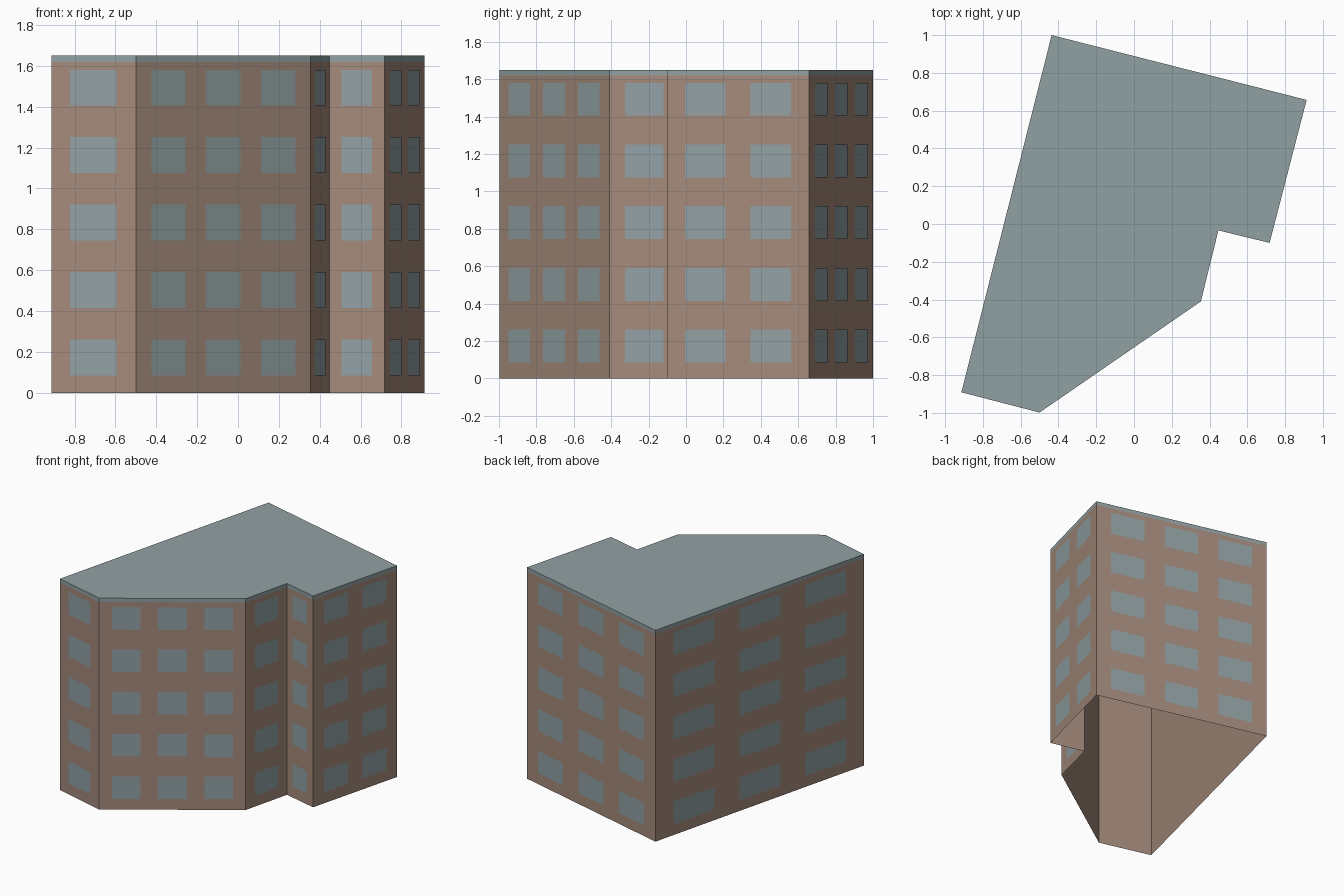
import bpy
import bmesh
from mathutils import Vector

cube = bpy.data.objects.get("Cube")
if cube:
    bpy.data.objects.remove(cube, do_unlink=True)

WALL_TOP, ROOF_TOP = 1.62, 1.65
FLOORS, FLOOR_STEP = 5, 0.33
SILL, WINDOW_HEIGHT = 0.085, 0.176
WINDOW_GAP = 0.002

# Footprint corners, counter-clockwise, with the window columns of the wall that follows
FOOTPRINT = [
    (-0.914, -0.891, 1),
    (-0.50, -0.998, 3),
    (0.354, -0.41, 1),
    (0.447, -0.034, 1),
    (0.718, -0.10, 2),
    (0.914, 0.657, 2 + 1),
    (-0.436, 1.0, 3),
]
# Column centres and half width, as fractions of the wall length
COLUMNS = {
    1: ([0.5], 0.275),
    2: ([0.27, 0.73], 0.143),
    3: ([0.185, 0.5, 0.815], 0.098),
}


def make_material(name, color):
    mat = bpy.data.materials.new(name)
    mat.use_nodes = True
    mat.diffuse_color = color
    mat.node_tree.nodes["Principled BSDF"].inputs["Base Color"].default_value = color
    return mat


def make_object(name, bm, mat):
    mesh = bpy.data.meshes.new(name)
    bm.to_mesh(mesh)
    bm.free()
    mesh.materials.append(mat)
    obj = bpy.data.objects.new(name, mesh)
    bpy.context.collection.objects.link(obj)
    return obj


def upright_quad(bm, start, end, low, high):
    corners = [(start, low), (end, low), (end, high), (start, high)]
    return bm.faces.new([bm.verts.new((p.x, p.y, z)) for p, z in corners])


def wall_ring(bm, low, high):
    for start, end, _ in walls:
        upright_quad(bm, start, end, low, high)
    bmesh.ops.remove_doubles(bm, verts=bm.verts, dist=0.0001)


brick = make_material("brick brown", (0.371, 0.254, 0.198, 1))
slate = make_material("slate blue grey", (0.285, 0.354, 0.368, 1))

points = [Vector((x, y)) for x, y, _ in FOOTPRINT]
walls = [(points[i], points[(i + 1) % len(points)], FOOTPRINT[i][2])
         for i in range(len(points))]

# Brick walls, open underneath
bm = bmesh.new()
wall_ring(bm, 0, WALL_TOP)
make_object("walls", bm, brick)

# Flat roof with a shallow edge band
bm = bmesh.new()
wall_ring(bm, WALL_TOP, ROOF_TOP)
top_edges = [e for e in bm.edges if all(v.co.z > ROOF_TOP - 0.01 for v in e.verts)]
bmesh.ops.contextual_create(bm, geom=top_edges)
bmesh.ops.recalc_face_normals(bm, faces=bm.faces)
make_object("roof", bm, slate)

# Window panes on every wall and floor
bm = bmesh.new()
for start, end, count in walls:
    along = end - start
    offset = Vector((along.y, -along.x)).normalized() * WINDOW_GAP
    centres, half = COLUMNS[count]
    for floor in range(FLOORS):
        low = SILL + floor * FLOOR_STEP
        for centre in centres:
            left = start + along * (centre - half) + offset
            right = start + along * (centre + half) + offset
            upright_quad(bm, left, right, low, low + WINDOW_HEIGHT)
make_object("windows", bm, slate)
